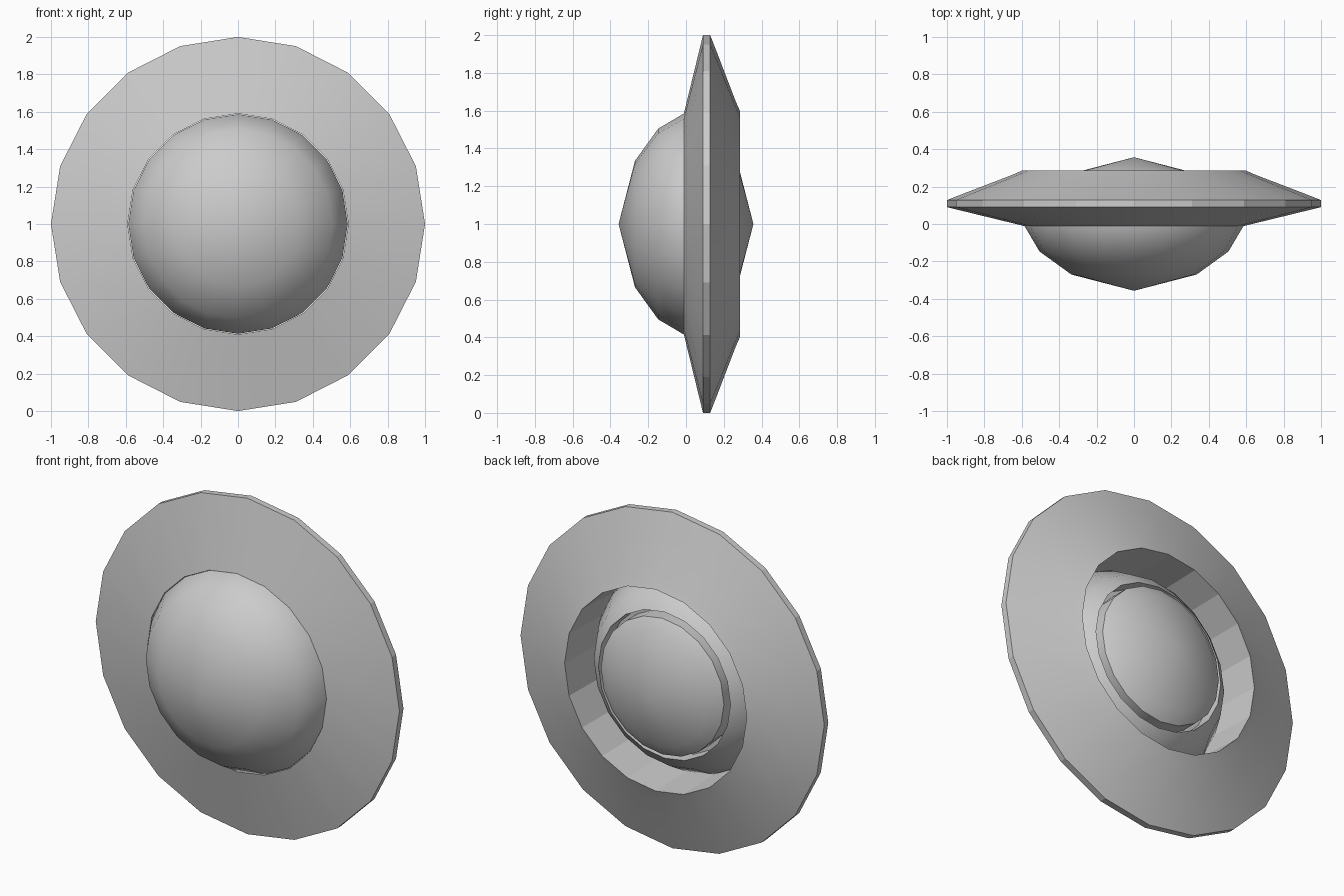
import bpy, bmesh, math

if "Cube" in bpy.data.objects:
    bpy.data.objects.remove(bpy.data.objects["Cube"])

SIDES = 20
CENTRE_Z = 1.0


def lathe(name, profile, closed=False, angle=25):
    """Spin a (radius, y) profile around the y axis through the disc centre."""
    bm = bmesh.new()
    rings = []
    for r, y in profile:
        if r == 0:
            rings.append([bm.verts.new((0, y, CENTRE_Z))] * SIDES)
        else:
            rings.append([bm.verts.new((r * math.sin(a), y, CENTRE_Z + r * math.cos(a)))
                          for a in (2 * math.pi * i / SIDES for i in range(SIDES))])
    pairs = list(zip(rings, rings[1:]))
    if closed:
        pairs.append((rings[-1], rings[0]))
    for a, b in pairs:
        for i in range(SIDES):
            j = (i + 1) % SIDES
            corners = list(dict.fromkeys((a[i], a[j], b[j], b[i])))
            bm.faces.new(corners)
    bmesh.ops.recalc_face_normals(bm, faces=bm.faces)
    mesh = bpy.data.meshes.new(name)
    bm.to_mesh(mesh)
    bm.free()
    obj = bpy.data.objects.new(name, mesh)
    bpy.context.collection.objects.link(obj)
    bpy.ops.object.select_all(action='DESELECT')
    obj.select_set(True)
    bpy.context.view_layer.objects.active = obj
    bpy.ops.object.shade_smooth_by_angle(angle=math.radians(angle))
    return obj


# Wide brim with a bevelled rim and an open well at the back
lathe("brim", [(0.59, -0.01), (1.0, 0.09), (1.0, 0.128), (0.90, 0.167),
               (0.65, 0.263), (0.60, 0.285)], closed=True, angle=12)

# Central dome, bulging out at the front and back, with a groove on the back
lathe("dome", [(0, -0.357), (0.335, -0.27), (0.505, -0.147), (0.587, -0.008),
               (0.587, 0.008), (0.505, 0.147), (0.435, 0.203),
               (0.43, 0.12), (0.405, 0.12), (0.405, 0.222),
               (0.335, 0.27), (0, 0.357)], angle=40)
